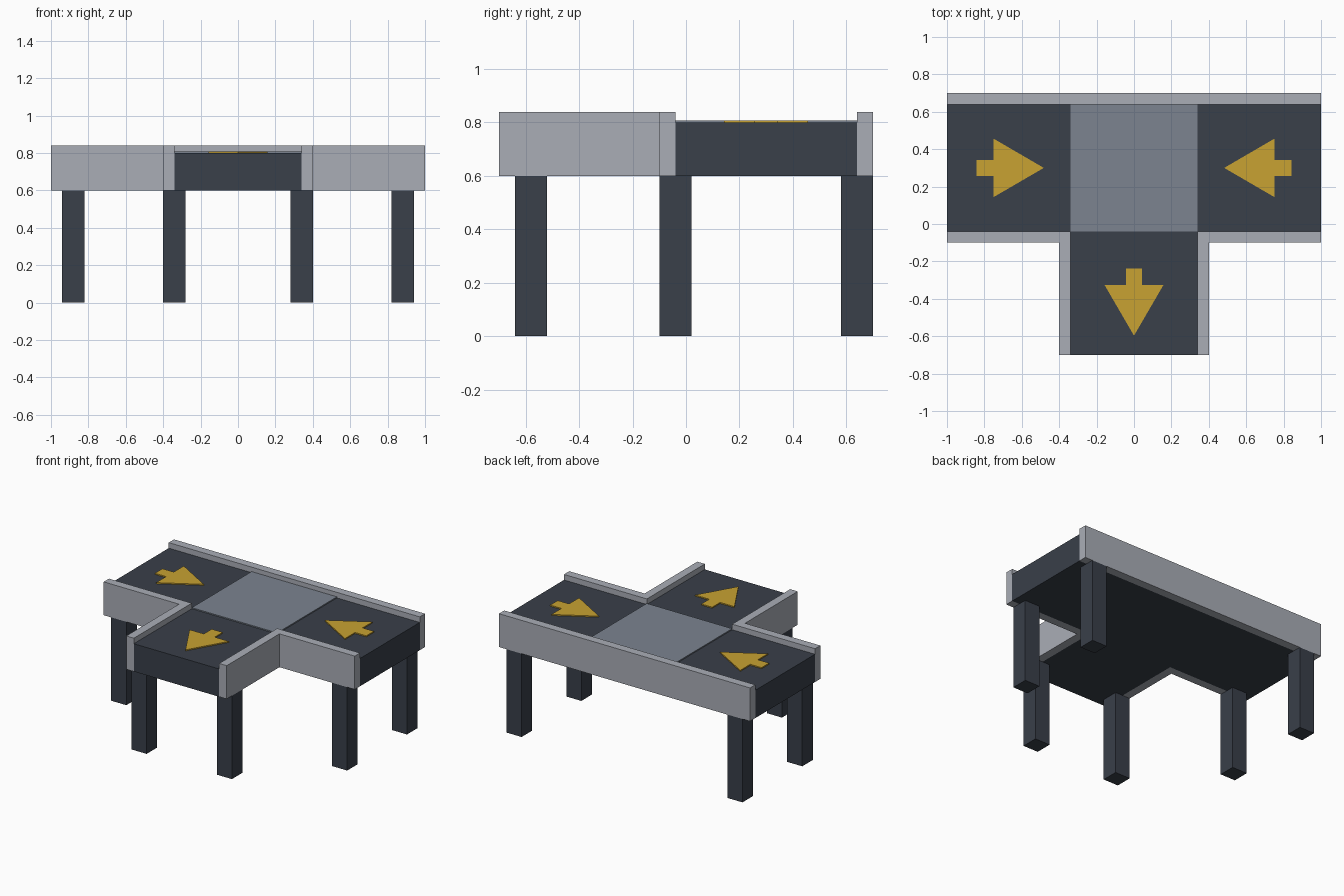
import bpy, bmesh
from mathutils import Matrix, Vector

if "Cube" in bpy.data.objects:
    bpy.data.objects.remove(bpy.data.objects["Cube"])


def material(name, rgb):
    m = bpy.data.materials.new(name)
    m.diffuse_color = (*rgb, 1.0)
    m.use_nodes = True
    m.node_tree.nodes["Principled BSDF"].inputs["Base Color"].default_value = m.diffuse_color
    return m


DARK = material("dark slate", (0.041, 0.050, 0.067))
RAIL = material("light grey metal", (0.40, 0.42, 0.47))
PLATE = material("blue grey", (0.20, 0.23, 0.28))
GOLD = material("gold yellow", (0.58, 0.36, 0.032))


def prism(name, outline, z0, z1, mat):
    """Extrude a flat outline from z0 up to z1."""
    bm = bmesh.new()
    face = bm.faces.new([bm.verts.new((x, y, z0)) for x, y in outline])
    ext = bmesh.ops.extrude_face_region(bm, geom=[face])
    top = [v for v in ext["geom"] if isinstance(v, bmesh.types.BMVert)]
    bmesh.ops.translate(bm, verts=top, vec=(0, 0, z1 - z0))
    bmesh.ops.recalc_face_normals(bm, faces=bm.faces)
    mesh = bpy.data.meshes.new(name)
    bm.to_mesh(mesh)
    bm.free()
    mesh.materials.append(mat)
    obj = bpy.data.objects.new(name, mesh)
    bpy.context.collection.objects.link(obj)
    return obj


def box(name, x0, x1, y0, y1, z0, z1, mat):
    return prism(name, [(x0, y0), (x1, y0), (x1, y1), (x0, y1)], z0, z1, mat)


def arrow(name, tip, direction):
    """Thin arrow plate: triangular head and short shaft behind the tip."""
    d = Vector(direction)
    side = Vector((-d.y, d.x))
    shape = [(0, 0), (-0.27, 0.157), (-0.27, 0.043), (-0.36, 0.043),
             (-0.36, -0.043), (-0.27, -0.043), (-0.27, -0.157)]
    pts = [Vector(tip) + d * a + side * b for a, b in shape]
    prism(name, [tuple(p) for p in pts], 0.80, 0.808, GOLD)


# T-shaped conveyor bed
prism("conveyor_bed",
      [(-1, -0.04), (-0.34, -0.04), (-0.34, -0.70), (0.34, -0.70),
       (0.34, -0.04), (1, -0.04), (1, 0.64), (-1, 0.64)], 0.60, 0.80, DARK)

# Merge plate where the three lanes meet
box("merge_plate", -0.34, 0.34, -0.04, 0.64, 0.80, 0.808, PLATE)

# Guard rails: one straight at the back, an L-shaped one on each front corner
box("back_rail", -1, 1, 0.64, 0.70, 0.60, 0.84, RAIL)
for s, label in ((-1, "left"), (1, "right")):
    corner = [(0.34, -0.70), (0.40, -0.70), (0.40, -0.10),
              (1, -0.10), (1, -0.04), (0.34, -0.04)]
    prism(label + "_corner_rail", [(s * x, y) for x, y in corner],
          0.60, 0.84, RAIL)

    # Square legs
    for part, x, y in (("back", 0.88, 0.64), ("middle", 0.88, -0.04),
                       ("front", 0.34, -0.58)):
        cx = s * x
        box(f"{label}_{part}_leg", cx - 0.06, cx + 0.06,
            y - 0.06, y + 0.06, 0, 0.60, DARK)

    # Inward arrows on the side lanes
    arrow(label + "_arrow", (s * 0.482, 0.30), (-s, 0))

# Outward arrow on the front lane
arrow("front_arrow", (0, -0.597), (0, -1))
